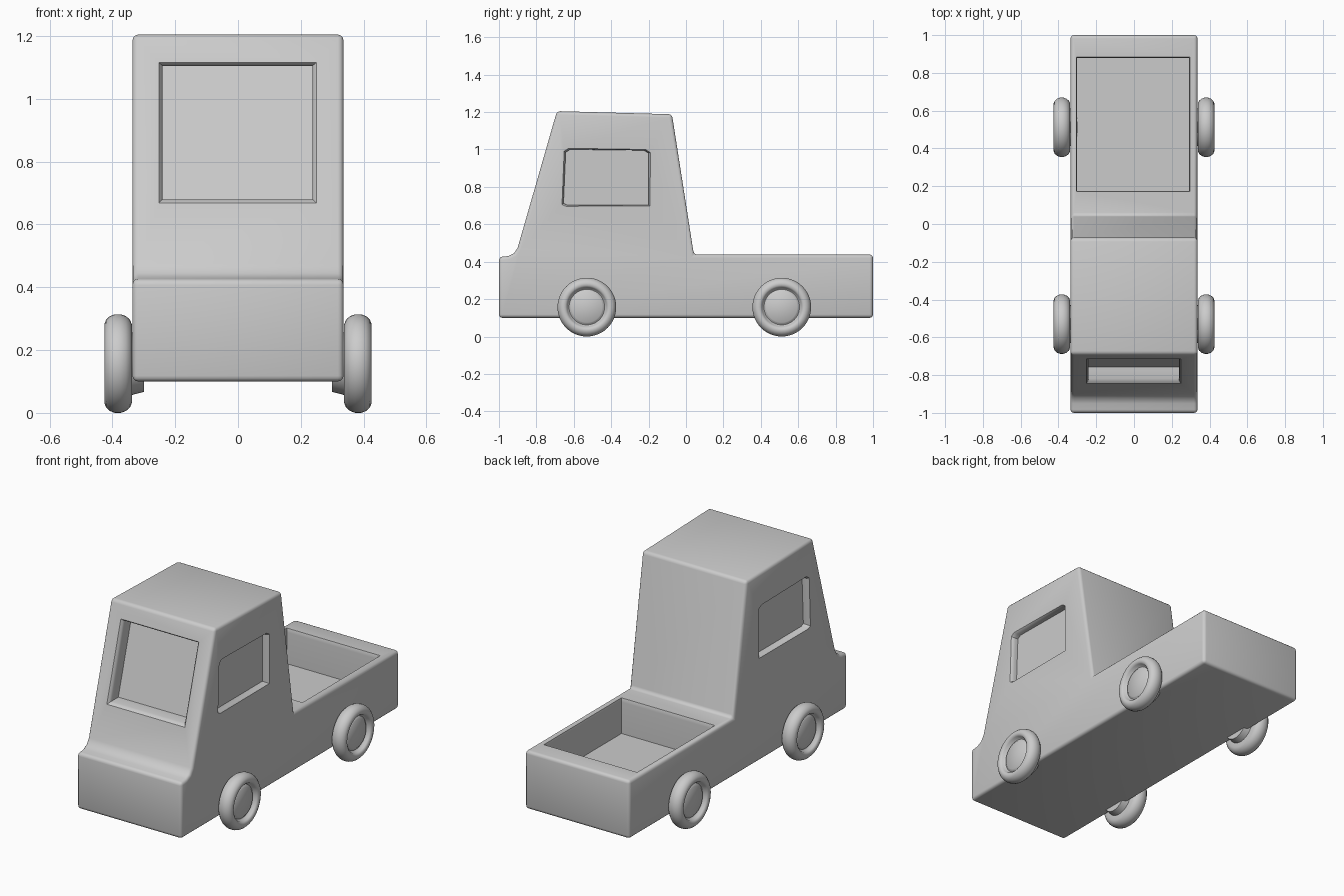
import bpy, bmesh, math
from mathutils import Vector

if "Cube" in bpy.data.objects:
    bpy.data.objects.remove(bpy.data.objects["Cube"])


def make_object(name, bm):
    bmesh.ops.recalc_face_normals(bm, faces=bm.faces[:])
    mesh = bpy.data.meshes.new(name)
    bm.to_mesh(mesh)
    bm.free()
    ob = bpy.data.objects.new(name, mesh)
    bpy.context.collection.objects.link(ob)
    return ob


def loft(name, rings):
    """Closed solid through a list of equal-length point rings."""
    bm = bmesh.new()
    vs = [[bm.verts.new(p) for p in ring] for ring in rings]
    n = len(vs[0])
    for a, b in zip(vs, vs[1:]):
        for i in range(n):
            bm.faces.new((a[i], a[(i + 1) % n], b[(i + 1) % n], b[i]))
    bm.faces.new(vs[0])
    bm.faces.new(vs[-1])
    return make_object(name, bm)


def recess(name, outline, inward, depth, flare=0.02):
    """Cutter with a softly flared mouth, subtracted from the body."""
    pts = [Vector(p) for p in outline]
    d = Vector(inward)
    c = sum(pts, Vector()) / len(pts)

    def ring(along, grow):
        out = []
        for p in pts:
            r = p - c
            out.append(p + d * along + r.normalized() * grow * 1.4)
        return out
    steps = [(depth, 0), (0.022, 0), (0.009, flare * .2),
             (0.0, flare * .6), (-0.004, flare), (-0.03, flare * 2)]
    cutter = loft(name, [ring(a, g) for a, g in steps])
    cutter.hide_render = True
    cutter.hide_set(True)
    mod = body.modifiers.new(name, 'BOOLEAN')
    mod.operation = 'DIFFERENCE'
    mod.solver = 'EXACT'
    mod.object = cutter


def smooth(ob, angle=35):
    bpy.ops.object.select_all(action='DESELECT')
    ob.select_set(True)
    bpy.context.view_layer.objects.active = ob
    bpy.ops.object.shade_smooth_by_angle(angle=math.radians(angle))


# Truck body: side profile extruded across the width
profile = [(-1, .1), (-1, .425), (-.95, .43), (-.92, .445), (-.9, .475),
           (-.69, 1.205), (-.075, 1.188), (.042, .438), (1, .438), (1, .1)]
W = 0.336
body = loft("truck_body", [[(x, y, z) for y, z in profile] for x in (-W, W)])
bev = body.modifiers.new("rounded_edges", 'BEVEL')
bev.width = 0.018
bev.segments = 3
bev.limit_method = 'ANGLE'
bev.angle_limit = math.radians(35)


# Windscreen recess, following the sloped cab front
def cab_front(z):
    return -.9 + (z - .475) * .21 / .73


recess("windscreen_cutter",
       [(x, cab_front(z), z) for x, z in
        [(-.24, .68), (.237, .68), (.237, 1.105), (-.24, 1.105)]],
       (0, 1, 0), .085)

# Side window recesses
for side, label in ((1, "right"), (-1, "left")):
    recess(label + "_window_cutter",
           [(side * W, y, z) for y, z in
            [(-.655, .712), (-.635, .703), (-.2, .703),
             (-.2, .98), (-.225, .995), (-.62, 1.0), (-.643, .985)]],
           (-side, 0, 0), .04, .012)

# Cargo bed
recess("cargo_bed_cutter",
       [(-.302, .175, .438), (.292, .175, .438),
        (.292, .88, .438), (-.302, .88, .438)],
       (0, 0, -1), .205, .006)

# Apply the cuts before shading
bpy.context.view_layer.objects.active = body
body.select_set(True)
for mod in list(body.modifiers):
    bpy.ops.object.modifier_apply(modifier=mod.name)
smooth(body)

# Wheels: lathed tyre with a dished hub; (distance from centre, radius)
section = [(.30, .09), (.338, .1), (.338, .125), (.344, .14), (.357, .151),
           (.373, .157), (.392, .157), (.408, .151), (.42, .14), (.425, .127),
           (.424, .115), (.417, .106), (.403, .102), (.398, .095),
           (.403, .088), (.408, .082)]
N = 48
for side, label in ((1, "right"), (-1, "left")):
    for y, end in ((-.53, "front"), (.512, "rear")):
        rings = [[(side * x, y + r * math.cos(2 * math.pi * i / N),
                   .157 + r * math.sin(2 * math.pi * i / N))
                  for i in range(N)] for x, r in section]
        smooth(loft(f"{end}_{label}_wheel", rings), 50)
